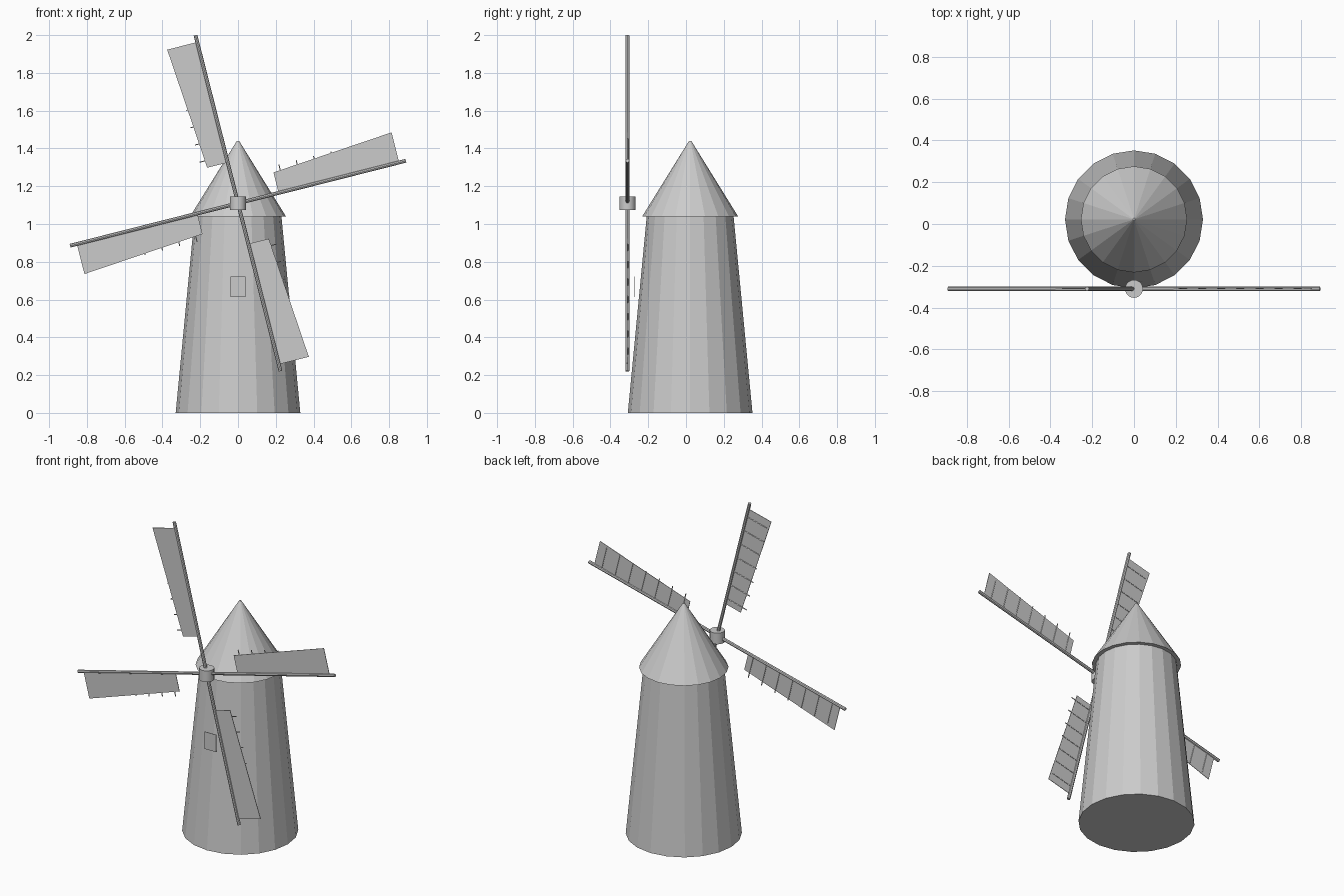
import bpy, bmesh, math
from mathutils import Matrix, Vector

if "Cube" in bpy.data.objects:
    bpy.data.objects.remove(bpy.data.objects["Cube"])

grey = bpy.data.materials.new("plain grey")
grey.diffuse_color = (0.6, 0.6, 0.6, 1)
grey.use_nodes = True
grey.node_tree.nodes["Principled BSDF"].inputs["Base Color"].default_value = grey.diffuse_color

TOWER_Y = 0.022
SAIL_Y = -0.31
HUB = Vector((0, SAIL_Y, 1.11))


def finish(bm, name):
    bmesh.ops.recalc_face_normals(bm, faces=bm.faces)
    mesh = bpy.data.meshes.new(name)
    bm.to_mesh(mesh)
    bm.free()
    mesh.materials.append(grey)
    obj = bpy.data.objects.new(name, mesh)
    bpy.context.collection.objects.link(obj)
    return obj


def cone(name, r1, r2, z0, z1, y, sides):
    bm = bmesh.new()
    bmesh.ops.create_cone(bm, cap_ends=True, segments=sides, radius1=r1, radius2=r2,
                          depth=z1 - z0, matrix=Matrix.Translation((0, y, (z0 + z1) / 2)))
    return finish(bm, name)


def rod(bm, a, b, radius, sides):
    a, b = Vector(a), Vector(b)
    turn = (b - a).to_track_quat('Z', 'Y').to_matrix().to_4x4()
    bmesh.ops.create_cone(bm, cap_ends=True, segments=sides, radius1=radius, radius2=radius,
                          depth=(b - a).length, matrix=Matrix.Translation((a + b) / 2) @ turn)


# tower, conical roof and hub
cone("tower", 0.33, 0.23, 0, 1.04, TOWER_Y, 20)
cone("roof", 0.254, 0.006, 1.04, 1.44, TOWER_Y, 20)
hub = cone("hub", 0.043, 0.043, 1.075, 1.145, SAIL_Y, 20)
hub.data.shade_smooth()
hub.data.set_sharp_from_angle(angle=math.radians(30))

# window plate standing in front of the wall
bm = bmesh.new()
bmesh.ops.create_cube(bm, size=1, matrix=Matrix.Translation((0, -0.273, 0.667))
                      @ Matrix.Diagonal((0.08, 0.003, 0.108, 1)))
finish(bm, "window")

# four arms: spar, tapered sail and cross ribs, modelled along +x then turned
for i in range(4):
    place = Matrix.Translation(HUB) @ Matrix.Rotation(-math.radians(14.2 + 90 * i), 4, 'Y')

    bm = bmesh.new()
    rod(bm, (0, 0, 0), (0.917, 0, 0), 0.01, 8)
    finish(bm, f"spar_{i + 1}").matrix_world = place

    bm = bmesh.new()
    outline = [(0.222, 0.0), (0.88, 0.0), (0.88, 0.164), (0.222, 0.112)]
    face = bm.faces.new([bm.verts.new((u, -0.0015, v)) for u, v in outline])
    extruded = bmesh.ops.extrude_face_region(bm, geom=[face])["geom"]
    bmesh.ops.translate(bm, vec=(0, 0.003, 0),
                        verts=[g for g in extruded if isinstance(g, bmesh.types.BMVert)])
    finish(bm, f"sail_{i + 1}").matrix_world = place

    bm = bmesh.new()
    for k in range(7):
        u = 0.26 + 0.0945 * k
        rod(bm, (u, 0.002, 0), (u, 0.002, 0.145), 0.003, 6)
    finish(bm, f"ribs_{i + 1}").matrix_world = place
